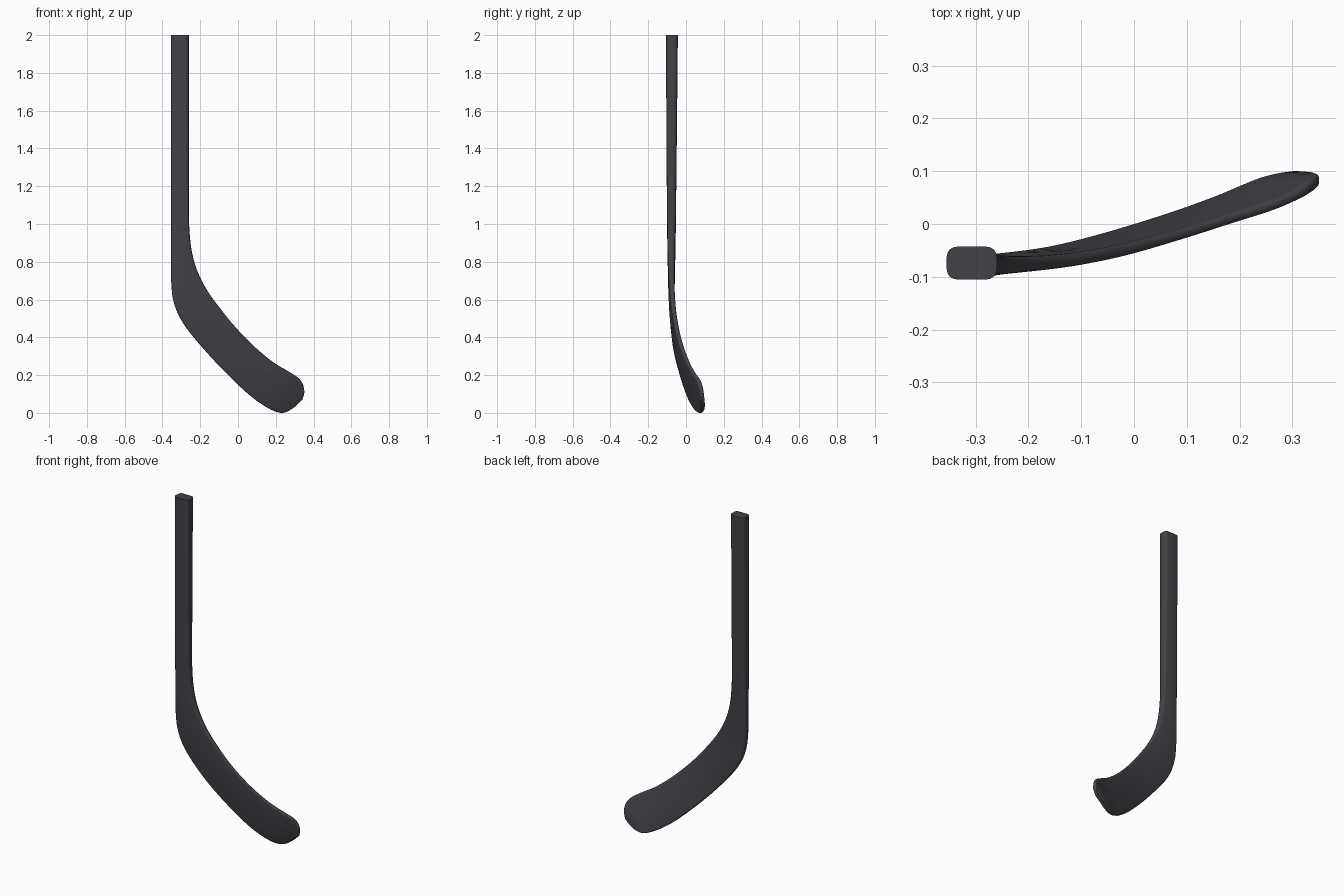
import bpy, bmesh, math
from mathutils import Vector

if "Cube" in bpy.data.objects:
    bpy.data.objects.remove(bpy.data.objects["Cube"])

# Stations from grip to toe: heel-edge x, y, z, upper-edge x, y, z, thickness
STATIONS = [
    (-.355, -.074, 2.00, -.260, -.074, 2.00, .062),
    (-.355, -.076, 1.50, -.260, -.076, 1.52, .056),
    (-.355, -.077, 0.92, -.260, -.077, 1.04, .045),
    (-.355, -.077, 0.74, -.250, -.078, 0.89, .038),
    (-.349, -.077, 0.63, -.222, -.077, 0.77, .033),
    (-.325, -.075, 0.54, -.170, -.074, 0.66, .028),
    (-.270, -.069, .445, -.100, -.066, 0.56, .025),
    (-.170, -.055, .325, -.010, -.048, .450, .023),
    (-.060, -.027, .208, 0.090, -.020, .348, .021),
    (0.060, 0.010, .095, 0.190, 0.012, .266, .021),
    (0.150, 0.042, .030, 0.270, 0.038, .218, .022),
    (0.200, 0.062, .006, 0.326, 0.064, .180, .024),
    (0.235, 0.076, .000, 0.346, 0.077, .145, .024),
    (0.268, 0.085, .010, 0.351, 0.083, .108, .023),
    (0.300, 0.091, .032, 0.341, 0.088, .070, .020),
]
STEPS, CORNER = 5, 5


def spline(a, b, c, d, t):
    """Smooth blend between b and c, limited so straight runs stay straight."""
    out = []
    for p, q, r, s in zip(a, b, c, d):
        lim = 1.5 * abs(r - q)
        m0 = max(-lim, min(lim, (r - p) / 2))
        m1 = max(-lim, min(lim, (s - q) / 2))
        out.append((2*t**3 - 3*t**2 + 1) * q + (t**3 - 2*t**2 + t) * m0
                   + (3*t**2 - 2*t**3) * r + (t**3 - t**2) * m1)
    return out


def section(s):
    """Rounded rectangle spanning the two edges of the stick."""
    low, high, thick = Vector(s[:3]), Vector(s[3:6]), s[6]
    mid, span = (low + high) / 2, high - low
    hw, ht = span.length / 2, thick / 2
    u = span.normalized()
    v = Vector((0, 1, 0))
    v = (v - u * v.dot(u)).normalized()
    r = min(.019, ht * .85, hw * .9)
    pts = []
    for k, (sx, sy) in enumerate([(1, 1), (-1, 1), (-1, -1), (1, -1)]):
        for i in range(CORNER):
            a = math.pi / 2 * (k + i / (CORNER - 1))
            pts.append(mid + u * (sx * (hw - r) + r * math.cos(a))
                       + v * (sy * (ht - r) + r * math.sin(a)))
    return pts


# Shaft and blade lofted as one body
rows = []
n = len(STATIONS)
for i in range(n - 1):
    quad = [STATIONS[max(0, min(n - 1, i + k))] for k in (-1, 0, 1, 2)]
    rows += [spline(*quad, j / STEPS) for j in range(STEPS)]
rows.append(STATIONS[-1])

bm = bmesh.new()
rings = [[bm.verts.new(p) for p in section(s)] for s in rows]
for a, b in zip(rings, rings[1:]):
    for i in range(len(a)):
        j = (i + 1) % len(a)
        bm.faces.new((a[i], a[j], b[j], b[i]))
bm.faces.new(rings[0])
bm.faces.new(rings[-1])
bmesh.ops.recalc_face_normals(bm, faces=bm.faces)
mesh = bpy.data.meshes.new("hockey_stick")
bm.to_mesh(mesh)
bm.free()
stick = bpy.data.objects.new("hockey_stick", mesh)
bpy.context.collection.objects.link(stick)

# Dark graphite colour
mat = bpy.data.materials.new("graphite")
mat.diffuse_color = (.055, .055, .065, 1)
mat.use_nodes = True
mat.node_tree.nodes["Principled BSDF"].inputs["Base Color"].default_value = mat.diffuse_color
mesh.materials.append(mat)

bpy.context.view_layer.objects.active = stick
stick.select_set(True)
bpy.ops.object.shade_smooth_by_angle(angle=math.radians(40))
